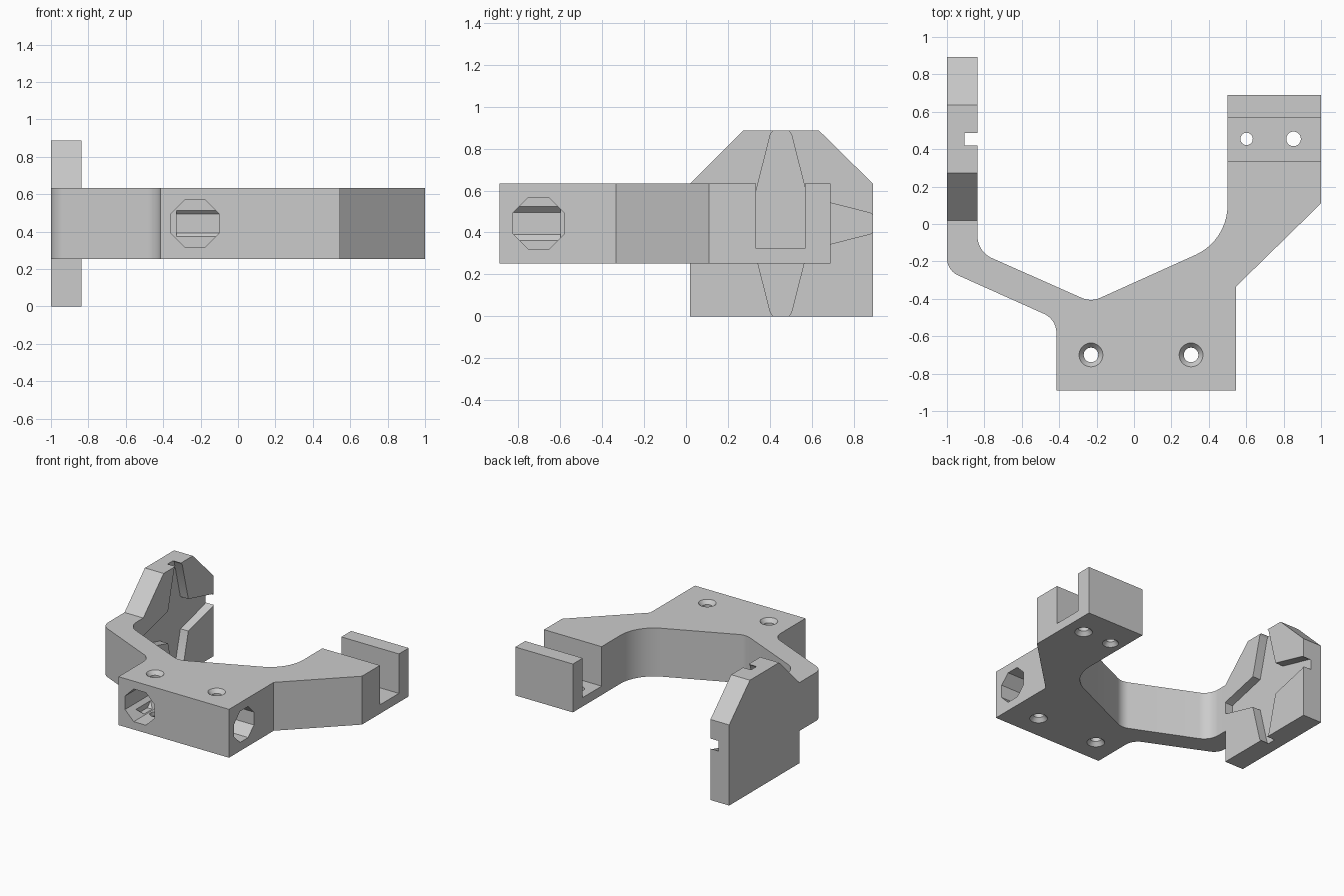
import bpy, bmesh, math
from mathutils import Vector

cube = bpy.data.objects.get("Cube")
if cube:
    bpy.data.objects.remove(cube, do_unlink=True)

grey = bpy.data.materials.new("plain grey")
grey.use_nodes = True
grey.diffuse_color = (0.6, 0.6, 0.6, 1)
grey.node_tree.nodes["Principled BSDF"].inputs["Base Color"].default_value = (0.6, 0.6, 0.6, 1)


def loft(name, rings):
    """Skin a stack of equal-length rings and cap both ends."""
    bm = bmesh.new()
    loops = [[bm.verts.new(p) for p in ring] for ring in rings]
    bm.faces.new(loops[0])
    bm.faces.new(loops[-1])
    count = len(loops[0])
    for a, b in zip(loops, loops[1:]):
        for i in range(count):
            j = (i + 1) % count
            bm.faces.new((a[i], a[j], b[j], b[i]))
    bmesh.ops.recalc_face_normals(bm, faces=bm.faces[:])
    mesh = bpy.data.meshes.new(name)
    bm.to_mesh(mesh)
    bm.free()
    mesh.materials.append(grey)
    ob = bpy.data.objects.new(name, mesh)
    bpy.context.collection.objects.link(ob)
    return ob


def prism(name, pts, axis, lo, hi):
    """Extrude a closed outline along an axis; x uses (y, z), y uses (x, z), z uses (x, y)."""
    place = {"x": lambda a, b, h: (h, a, b),
             "y": lambda a, b, h: (a, h, b),
             "z": lambda a, b, h: (a, b, h)}[axis]
    return loft(name, [[place(a, b, h) for a, b in pts] for h in (lo, hi)])


def drill(name, x, y, profile, sides=32):
    """Upright round cutter from (z, radius) pairs."""
    angles = [2 * math.pi * k / sides for k in range(sides)]
    return loft(name, [[(x + r * math.cos(t), y + r * math.sin(t), z) for t in angles]
                       for z, r in profile])


def fillet(corners, steps=10):
    """Round each (x, y, radius) corner of an outline with a true arc."""
    out = []
    for i, (x, y, r) in enumerate(corners):
        p = Vector((x, y))
        if r == 0:
            out.append((x, y))
            continue
        u = (Vector(corners[i - 1][:2]) - p).normalized()
        v = (Vector(corners[(i + 1) % len(corners)][:2]) - p).normalized()
        half = math.acos(u.dot(v)) / 2
        centre = p + (u + v).normalized() * (r / math.sin(half))
        start = p + u * (r / math.tan(half)) - centre
        end = p + v * (r / math.tan(half)) - centre
        for k in range(steps + 1):
            q = centre + start.lerp(end, k / steps).normalized() * r
            out.append((q.x, q.y))
    return out


def select(ob):
    bpy.ops.object.select_all(action="DESELECT")
    ob.select_set(True)
    bpy.context.view_layer.objects.active = ob


def cut(ob, cutter):
    mod = ob.modifiers.new("cut", "BOOLEAN")
    mod.operation = "DIFFERENCE"
    mod.solver = "EXACT"
    mod.object = cutter
    select(ob)
    bpy.ops.object.modifier_apply(modifier=mod.name)
    bpy.data.objects.remove(cutter, do_unlink=True)


def octagon(a, b, apothem):
    r = apothem / math.cos(math.pi / 8)
    return [(a + r * math.cos((k + 0.5) * math.pi / 4),
             b + r * math.sin((k + 0.5) * math.pi / 4)) for k in range(8)]


LOW, HIGH, MID = 0.253, 0.633, 0.443
SINK = 0.03

# Bracket body with both arms
body = prism("bracket_body", fillet([
    (-1, 0.02, 0), (-1, -0.248, 0.1), (-0.415, -0.51, 0.11), (-0.415, -0.89, 0),
    (0.545, -0.89, 0), (0.545, -0.335, 0), (1, 0.11, 0), (1, 0.69, 0),
    (0.5, 0.69, 0), (0.5, -0.088, 0.29), (-0.23, -0.417, 0.12),
    (-0.837, -0.148, 0.13), (-0.837, 0.02, 0)]), "z", LOW, HIGH)

# Slot across the end of the left arm
slot = [(0.333, 0.323), (0.568, 0.323), (0.568, 0.8), (0.333, 0.8)]
cut(body, prism("slot", slot, "x", 0.4, 1.1))

# Octagonal channels meeting inside the block
cut(body, prism("front_channel", octagon(-0.23, MID, 0.128), "y", -1, -0.6))
cut(body, prism("side_channel", octagon(-0.703, MID, 0.122), "x", -0.33, 0.7))

# Holes through the block, countersunk on both faces
for x in (-0.23, 0.305):
    cut(body, drill("block_hole", x, -0.7, [
        (LOW - 0.01, 0.072), (LOW + SINK, 0.039), (HIGH - SINK, 0.039), (HIGH + 0.01, 0.072)]))

# Holes in the slot floor, countersunk below
for x, r in ((0.602, 0.033), (0.853, 0.039)):
    cut(body, drill("slot_hole", x, 0.455, [
        (LOW - 0.01, r + 0.033), (LOW + SINK, r), (0.5, r)]))

# Mounting plate with clipped upper corners
plate = prism("mounting_plate", [
    (0.02, 0), (0.892, 0), (0.892, HIGH), (0.635, 0.886), (0.273, 0.886), (0.02, HIGH)],
    "x", -1, -0.837)

# Four-armed recess in the plate's inner face
arm = [(0.126, -0.126), (0.425, -0.05), (0.437, -0.042), (0.45, -0.025),
       (0.45, 0.025), (0.437, 0.042), (0.425, 0.05)]
star = []
for turn in range(4):
    c, s = round(math.cos(turn * math.pi / 2)), round(math.sin(turn * math.pi / 2))
    star += [(0.453 + a * c - b * s, MID + a * s + b * c) for a, b in arm]
cut(plate, prism("recess", star, "x", -0.906, -0.7))

for ob in (body, plate):
    select(ob)
    bpy.ops.object.shade_smooth_by_angle(angle=math.radians(25))
